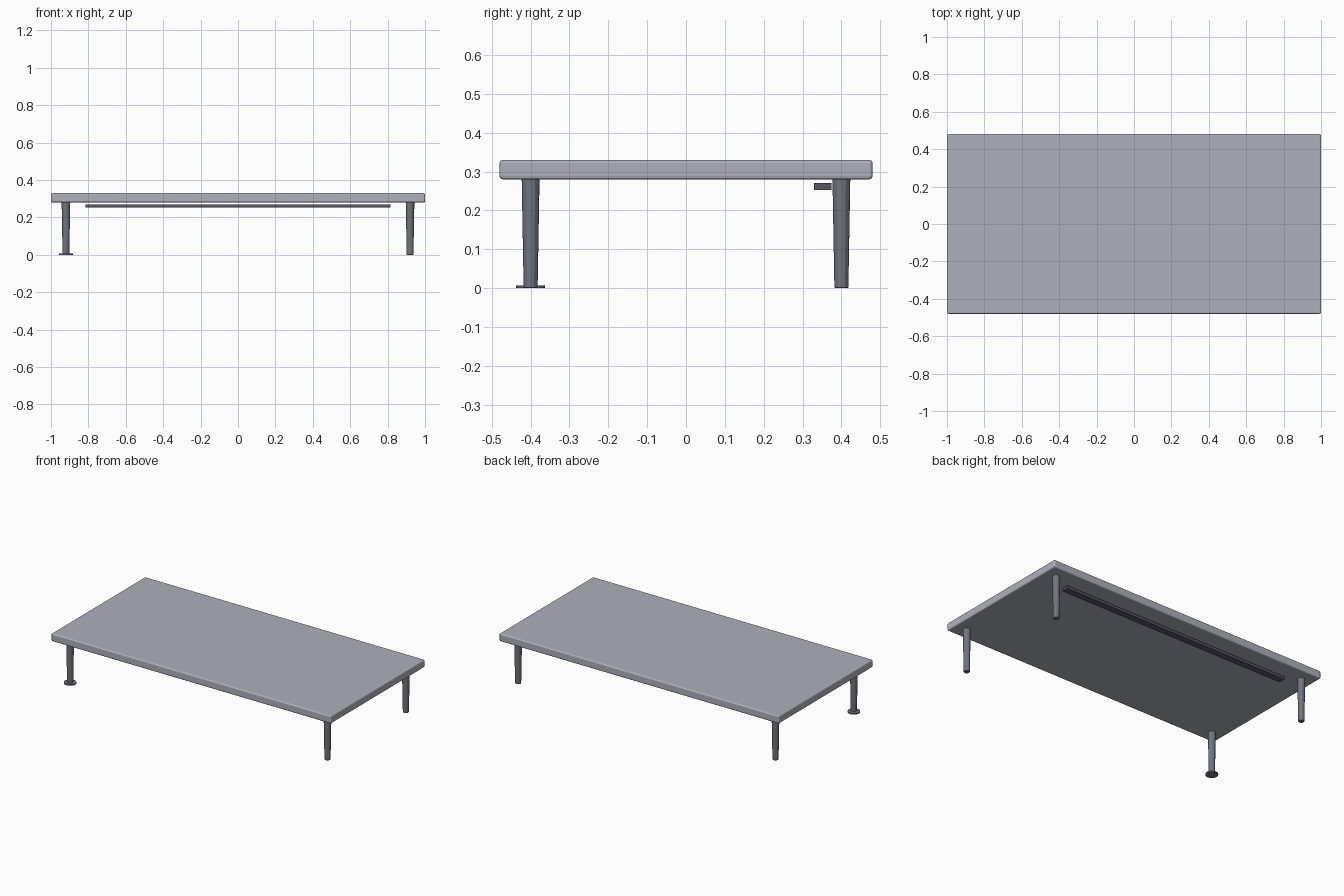
import bpy

cube = bpy.data.objects.get("Cube")
if cube:
    bpy.data.objects.remove(cube, do_unlink=True)


def material(name, rgb):
    mat = bpy.data.materials.new(name)
    mat.use_nodes = True
    colour = (*rgb, 1)
    mat.diffuse_color = colour
    mat.node_tree.nodes["Principled BSDF"].inputs["Base Color"].default_value = colour
    return mat


def finish(name, mat, bevel=0, segments=1):
    obj = bpy.context.object
    obj.name = name
    obj.data.materials.append(mat)
    if bevel:
        mod = obj.modifiers.new("Soft edges", "BEVEL")
        mod.width = bevel
        mod.segments = segments
        mod.limit_method = "ANGLE"
        mod.angle_limit = 0.8
    return obj


def box(name, low, high, mat, bevel=0, segments=1):
    centre = [(a + b) / 2 for a, b in zip(low, high)]
    bpy.ops.mesh.primitive_cube_add(size=1, location=centre)
    obj = bpy.context.object
    obj.scale = [b - a for a, b in zip(low, high)]
    bpy.ops.object.transform_apply(location=False, rotation=False, scale=True)
    return finish(name, mat, bevel, segments)


def post(name, x, y, bottom, top, z0, z1, mat, sides, bevel=0):
    bpy.ops.mesh.primitive_cone_add(vertices=sides, radius1=bottom, radius2=top,
                                    depth=z1 - z0, location=(x, y, (z0 + z1) / 2))
    bpy.ops.object.shade_smooth_by_angle(angle=0.4)
    return finish(name, mat, bevel)


top_grey = material("Pale blue grey", (0.42, 0.44, 0.50))
leg_grey = material("Slate grey", (0.16, 0.18, 0.21))
rail_grey = material("Dark violet grey", (0.10, 0.09, 0.13))

# Slab top with softened edges
box("table_top", (-1, -0.48, 0.28), (1, 0.48, 0.33), top_grey, 0.008, 3)

# Four tapered legs
for side, x in (("right", -0.92), ("left", 0.92)):
    for end, y in (("front", -0.40), ("back", 0.40)):
        post(f"{end}_{side}_leg", x, y, 0.018, 0.023, 0, 0.283, leg_grey, 12, 0.002)

# Flat foot pad under one leg
post("foot_pad", -0.92, -0.40, 0.037, 0.037, 0, 0.007, leg_grey, 20)

# Rail hung below the back edge
box("back_rail", (-0.815, 0.33, 0.253), (0.815, 0.375, 0.27), rail_grey)
